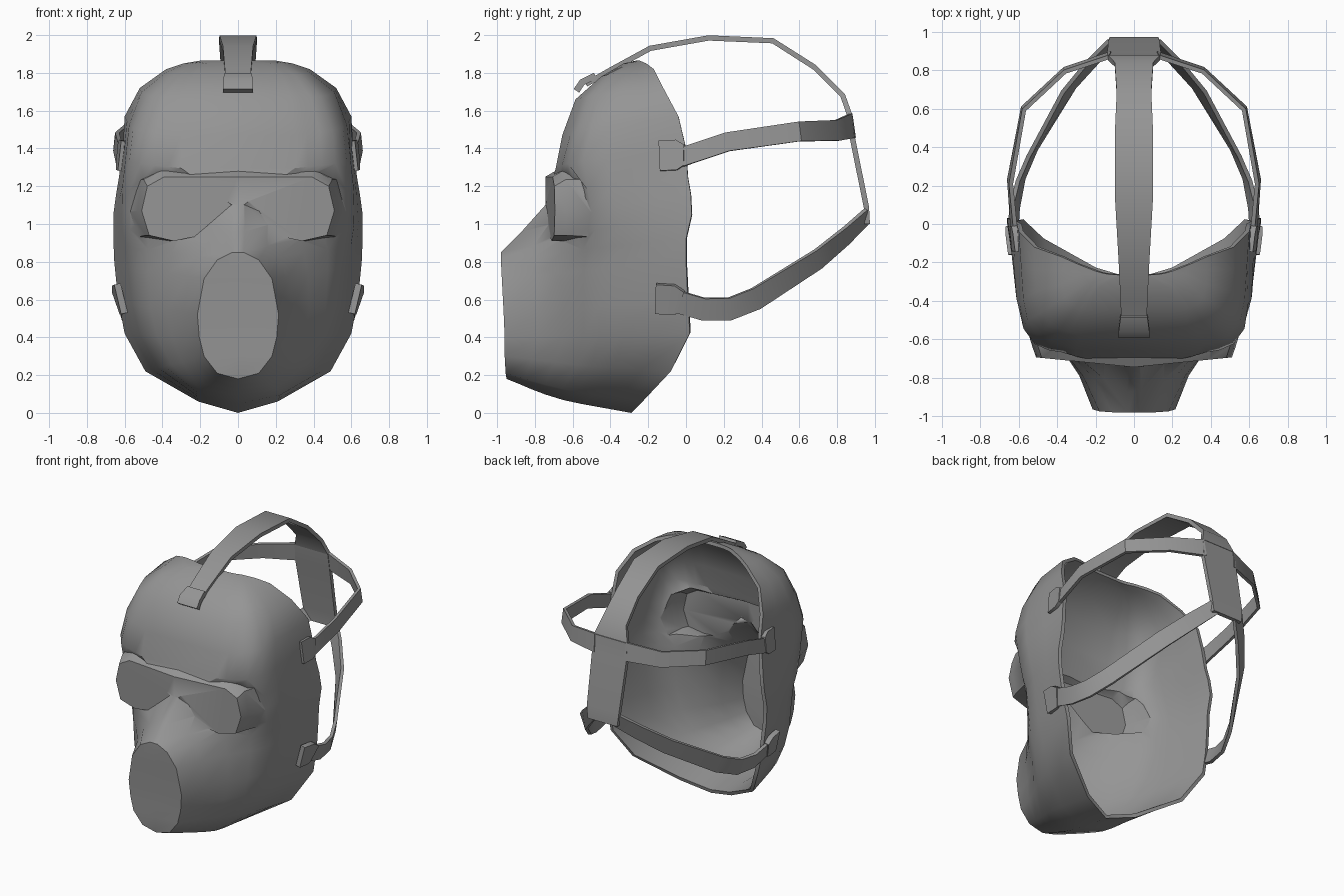
import bpy, bmesh, math
from mathutils import Vector, geometry

if "Cube" in bpy.data.objects:
    bpy.data.objects.remove(bpy.data.objects["Cube"])

grey = bpy.data.materials.new("mask grey")
grey.diffuse_color = (0.3, 0.3, 0.3, 1)
grey.use_nodes = True
grey.node_tree.nodes["Principled BSDF"].inputs["Base Color"].default_value = grey.diffuse_color


def make(name, bm, angle=40):
    bmesh.ops.recalc_face_normals(bm, faces=bm.faces)
    me = bpy.data.meshes.new(name)
    bm.to_mesh(me)
    bm.free()
    me.materials.append(grey)
    ob = bpy.data.objects.new(name, me)
    bpy.context.collection.objects.link(ob)
    smooth(ob, angle)
    return ob


def smooth(ob, angle):
    bpy.ops.object.select_all(action='DESELECT')
    bpy.context.view_layer.objects.active = ob
    ob.select_set(True)
    bpy.ops.object.shade_smooth_by_angle(angle=math.radians(angle))


# --- Face shell: snout/brow line, cheek line and rim line, chin to crown ---
front = [(0, -.95, .18), (.11, -.955, .21), (.18, -.96, .3), (.205, -.96, .4), (.215, -.965, .52),
         (.18, -.975, .71), (.11, -.98, .81), (.03, -.98, .85), (.035, -.87, .96), (.03, -.745, 1.1),
         (.3, -.69, 1.295), (.3, -.655, 1.47), (.28, -.585, 1.66), (.24, -.45, 1.78), (.18, -.33, 1.85),
         (.07, -.265, 1.865)]
cheek = [(0, -.65), (.22, -.58), (.39, -.5), (.48, -.46), (.52, -.46), (.54, -.46), (.555, -.46), (.57, -.48),
         (.575, -.5), (.575, -.52), (.575, -.545), (.555, -.5), (.48, -.46), (.36, -.38), (.25, -.28), (.14, -.26)]
rim = [(0, -.29, 0), (.21, -.23, .06), (.49, -.08, .22), (.6, .02, .42), (.635, .01, .6), (.655, 0, .8),
       (.66, 0, .92), (.66, .03, 1.05), (.645, .025, 1.16), (.63, .01, 1.25), (.61, 0, 1.4), (.6, -.04, 1.57),
       (.52, -.12, 1.72), (.38, -.17, 1.82), (.29, -.21, 1.85), (.2, -.245, 1.865)]
sag = {0: .03, 1: .02, 2: .01}

bm = bmesh.new()
rows = []
for k, (f, c, r) in enumerate(zip(front, cheek, rim)):
    f, r = Vector(f), Vector(r)
    d1, d2 = (Vector(c) - f.xy).length, (r.xy - Vector(c)).length
    c = Vector((*c, f.z + (r.z - f.z) * d1 / (d1 + d2) - sag.get(k, 0)))
    tan = (r - f) * .22
    if 1 <= k <= 9:     # snout sides run back steeply, then flare into the cheeks
        d = c - f
        sx, sy = {1: (.33, .33), 2: (.28, .42), 8: (.2, .6), 9: (.2, .6)}.get(k, (.22, .52))
        h1, h2 = f + Vector((d.x * sx, d.y * sy, d.z * .4)), c - tan * .45
        h3 = c + tan * .45
    else:
        h1, h2, h3 = f.lerp(c, .33), c - tan, c + tan * (.45 if k < 12 else 1)
    half = geometry.interpolate_bezier(f, h1, h2, c, 5)
    half += geometry.interpolate_bezier(c, h3, r.lerp(c, .33), r, 4)[1:]
    pts = [Vector((-p.x, p.y, p.z)) for p in reversed(half)] + [Vector((0, f.y, f.z))] + half
    rows.append([bm.verts.new(p) for p in pts])
for a, b in zip(rows, rows[1:]):
    for i in range(len(a) - 1):
        bm.faces.new((a[i], a[i + 1], b[i + 1], b[i]))
bmesh.ops.remove_doubles(bm, verts=bm.verts, dist=.0005)
# temporary cap across the back, removed after the goggles are joined
hub_co = Vector((0, -.1, .9))
hub = bm.verts.new(hub_co)
for e in [e for e in bm.edges if e.is_boundary]:
    bm.faces.new((e.verts[0], e.verts[1], hub))
mask = make("mask_shell", bm)

# --- Goggle bulge with a sloping brow lip, joined into the shell ---
lens = [(0, 1.25), (.39, 1.25), (.48, 1.2), (.51, 1.07), (.47, .94), (.34, .91), (0, .98)]
loop = lens + [(-x, z) for x, z in reversed(lens[1:-1])]
n, h = len(loop), len(lens)
bm = bmesh.new()
fr = [bm.verts.new((x, -.745 + .1 * abs(x), z)) for x, z in loop]
mid = [bm.verts.new((x * 1.04, -.685 + .1 * abs(x), z + (.035 if z > 1.1 else 0))) for x, z in loop]
bk = [bm.verts.new((x * 1.15, -.45, z + (.035 if z > 1.1 else -.01))) for x, z in loop]
for ring in (fr, bk):
    bm.faces.new(ring[:h])
    bm.faces.new(ring[h - 1:] + ring[:1])
for a, b in ((fr, mid), (mid, bk)):
    for i in range(n):
        j = (i + 1) % n
        bm.faces.new((a[i], a[j], b[j], b[i]))
goggles = make("goggle_helper", bm)

bpy.context.view_layer.objects.active = mask
mod = mask.modifiers.new("join", 'BOOLEAN')
mod.operation, mod.object, mod.solver = 'UNION', goggles, 'EXACT'
bpy.ops.object.modifier_apply(modifier=mod.name)
bpy.data.objects.remove(goggles)
bm = bmesh.new()
bm.from_mesh(mask.data)
bm.verts.remove(min(bm.verts, key=lambda v: (v.co - hub_co).length))
bm.to_mesh(mask.data)
bm.free()
smooth(mask, 40)
sol = mask.modifiers.new("thickness", 'SOLIDIFY')
sol.thickness, sol.offset = .025, -1


# --- Harness ---
def ribbon(name, path, widths, across=None, thick=.022, mirror=False):
    """Flat band along path; across fixes the width direction."""
    path = [Vector(p) for p in path]
    bm = bmesh.new()
    prev = None
    for i, p in enumerate(path):
        t = (path[min(i + 1, len(path) - 1)] - path[max(i - 1, 0)]).normalized()
        out = p - Vector((0, .2, 1.15))
        out.z *= .25
        w = Vector(across) if across else t.cross(out).normalized()
        nrm = w.cross(t).normalized() * thick / 2
        w = w * widths[i]
        ring = [bm.verts.new(p + a) for a in (w + nrm, w - nrm, -w - nrm, -w + nrm)]
        if prev:
            for k in range(4):
                bm.faces.new((prev[k], prev[k - 1], ring[k - 1], ring[k]))
        else:
            bm.faces.new(ring)
        prev = ring
    bm.faces.new(prev[::-1])
    ob = make(name, bm, 35)
    if mirror:
        ob.modifiers.new("mirror", 'MIRROR')
    return ob


ribbon("top_strap", [(0, -.53, 1.74), (0, -.4, 1.815), (0, -.19, 1.93), (0, .12, 1.985), (0, .46, 1.97),
                     (0, .68, 1.83), (0, .83, 1.68), (0, .865, 1.58)],
       [.065, .07, .08, .098, .1, .09, .1, .135], (1, 0, 0), .028)
ribbon("back_plate", [(0, .865, 1.58), (0, .88, 1.46), (0, .955, 1.09), (0, .96, 1.0)],
       [.135, .14, .13, .12], (1, 0, 0), .028)
ribbon("upper_side_strap", [(.615, -.1, 1.35), (.625, -.02, 1.355), (.645, .22, 1.435), (.575, .6, 1.49),
                            (.36, .8, 1.495), (.12, .88, 1.52)],
       [.045, .05, .05, .052, .055, .065], mirror=True)
ribbon("lower_side_strap", [(.625, -.1, .6), (.63, -.03, .585), (.62, .09, .55), (.59, .23, .55),
                            (.53, .37, .605), (.34, .7, .815), (.21, .85, .94), (.1, .955, 1.04)],
       [.06, .06, .06, .06, .06, .058, .055, .05], mirror=True)

# --- Buckles where the straps meet the mask ---
ribbon("forehead_buckle", [(0, -.58, 1.705), (0, -.55, 1.75), (0, -.48, 1.785)], [.08, .08, .07], (1, 0, 0), .035)
ribbon("upper_buckle", [(.61, -.14, 1.36), (.62, -.05, 1.365), (.625, -.01, 1.365)], [.08, .08, .055],
       thick=.035, mirror=True)
ribbon("lower_buckle", [(.62, -.16, .605), (.63, -.07, .6), (.63, -.03, .585)], [.08, .08, .065],
       thick=.035, mirror=True)
